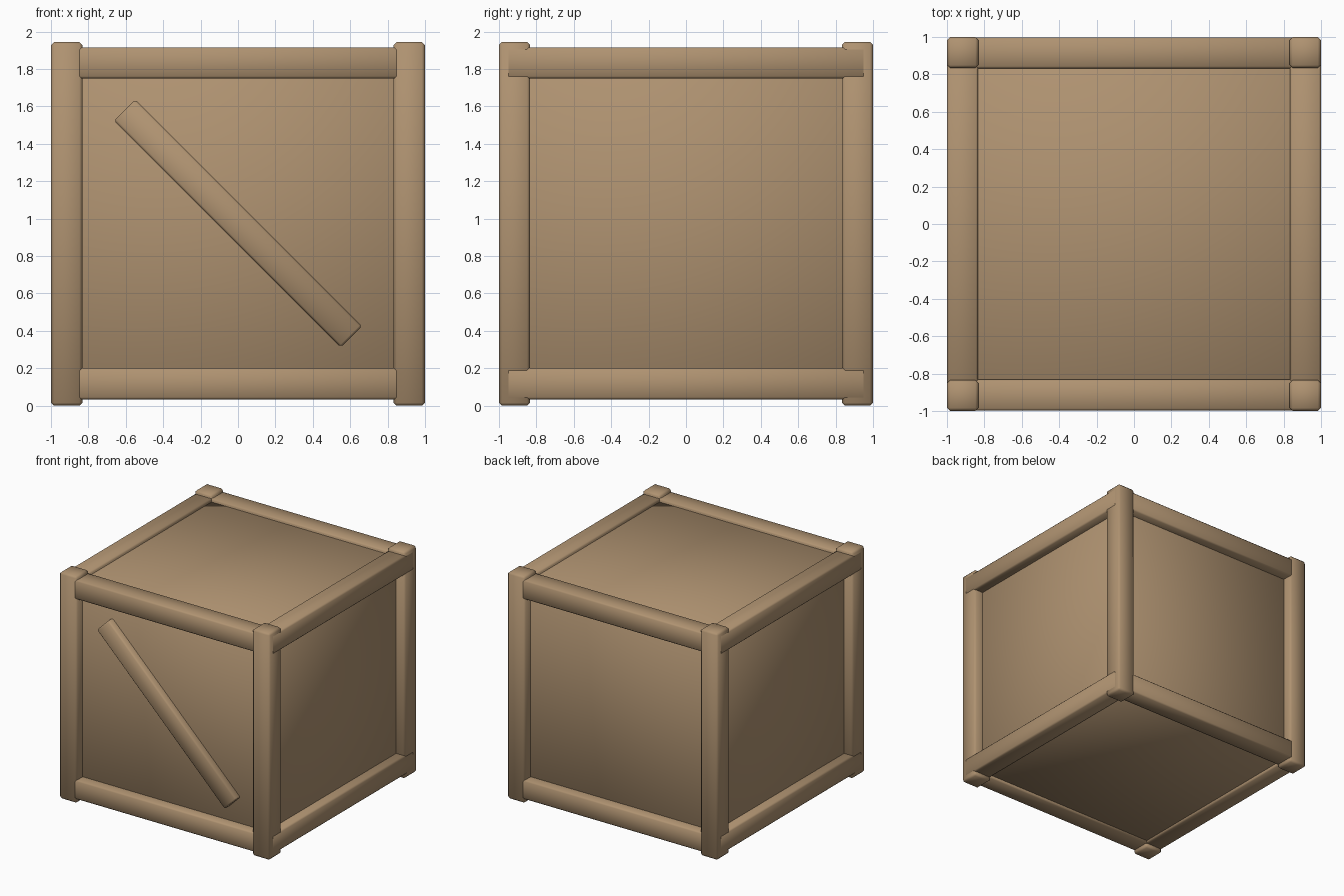
import bpy
from math import radians

if "Cube" in bpy.data.objects:
    bpy.data.objects.remove(bpy.data.objects["Cube"])

wood = bpy.data.materials.new("wood")
wood.diffuse_color = (0.43, 0.29, 0.165, 1)
wood.use_nodes = True
wood.node_tree.nodes["Principled BSDF"].inputs["Base Color"].default_value = wood.diffuse_color

H = 1.945            # overall height
W = 0.167            # beam thickness
C = 1 - W / 2        # beam centre line


def block(name, size, loc, bevel=0.012, tilt=0.0):
    """Softly shaded timber with narrow chamfered edges."""
    bpy.ops.mesh.primitive_cube_add(size=1, location=loc)
    ob = bpy.context.object
    ob.name = name
    ob.scale = size
    bpy.ops.object.transform_apply(location=False, rotation=False, scale=True)
    ob.rotation_euler = (0, tilt, 0)
    mod = ob.modifiers.new("chamfer", 'BEVEL')
    mod.width = bevel
    mod.segments = 1
    bpy.ops.object.shade_smooth()
    ob.data.materials.append(wood)
    return ob


# Inner cube forming all six recessed panels
block("crate_panels", (1.835, 1.835, 1.835), (0, 0, H / 2), 0.02)

# Corner posts
for sx, side in ((-1, "left"), (1, "right")):
    for sy, end in ((-1, "front"), (1, "back")):
        block(f"{end}_{side}_post", (W, W - 0.001, H),
              (sx * (C - 0.001), sy * C, H / 2), 0.016)

# Horizontal rails at top and bottom of each side
for z, level in ((0.117, "bottom"), (1.833, "top")):
    for s, a, b in ((-1, "front", "left"), (1, "back", "right")):
        block(f"{a}_{level}_rail", (1.92, W, W), (0, s * (C - 0.002), z))
        block(f"{b}_{level}_rail", (W, 1.92, W), (s * C, 0, z))

# Diagonal brace on the front panel
block("front_brace", (1.715, 0.116, 0.16), (0, -C, 0.975), 0.012, radians(45))
